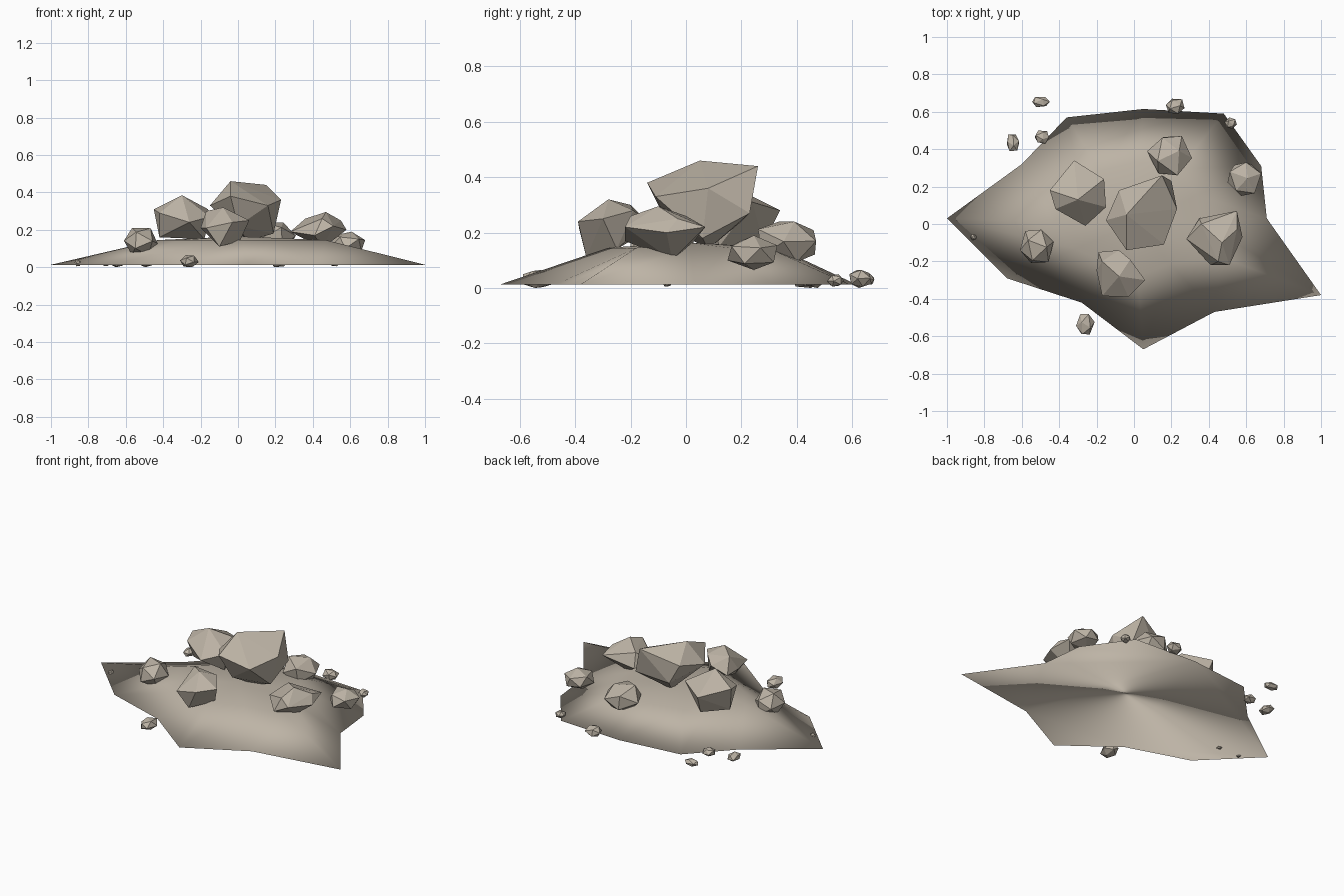
import bpy
import bmesh
import random
from math import tau
from mathutils import Euler

random.seed(4)
old = bpy.data.objects.get("Cube")
if old:
    bpy.data.objects.remove(old, do_unlink=True)

# One stone colour for everything
stone = bpy.data.materials.new("warm grey stone")
stone.use_nodes = True
colour = (0.51, 0.455, 0.38, 1)
stone.diffuse_color = colour
shader = next(n for n in stone.node_tree.nodes if n.type == 'BSDF_PRINCIPLED')
shader.inputs["Base Color"].default_value = colour
shader.inputs["Roughness"].default_value = 0.9


def finish(bm, name, smooth=False):
    bmesh.ops.recalc_face_normals(bm, faces=bm.faces[:])
    for face in bm.faces:
        face.smooth = smooth
    mesh = bpy.data.meshes.new(name)
    bm.to_mesh(mesh)
    bm.free()
    mesh.materials.append(stone)
    obj = bpy.data.objects.new(name, mesh)
    bpy.context.collection.objects.link(obj)


def mound():
    """Solid mound: ragged rim, raised shoulder ring, flat crown and flat base."""
    rim = [(-1, .03), (-.68, -.29), (-.28, -.42), (.05, -.67), (.43, -.47), (1, -.38),
           (.71, .03), (.68, .31), (.48, .59), (.05, .615), (-.36, .57), (-.6, .32)]
    shoulder = [.43, .46, .5, .42, .45, .47, .5, .5, .5, .54, .5, .46]
    bm = bmesh.new()
    outer = [bm.verts.new((x, y, .013)) for x, y in rim]
    inner = [bm.verts.new((x * s, y * s, .145)) for (x, y), s in zip(rim, shoulder)]
    crown = bm.verts.new((0, 0, .165))
    for i in range(len(rim)):
        j = (i + 1) % len(rim)
        bm.faces.new((outer[i], outer[j], inner[j], inner[i]))
        bm.faces.new((inner[i], inner[j], crown))
    bm.faces.new(outer[::-1])
    finish(bm, "ground_mound", smooth=True)


def hewn_boulder(name, corners):
    """Faceted boulder wrapped around a few corner points."""
    bm = bmesh.new()
    for corner in corners:
        bm.verts.new(corner)
    bmesh.ops.convex_hull(bm, input=bm.verts[:])
    finish(bm, name)


def round_rock(name, low, high):
    """Randomly turned, slightly uneven icosahedron fitted to a box."""
    bm = bmesh.new()
    bmesh.ops.create_icosphere(bm, subdivisions=1, radius=1)
    turn = Euler([random.uniform(0, tau) for _ in range(3)]).to_matrix()
    for v in bm.verts:
        v.co = turn @ v.co * random.uniform(.9, 1.08)
    for axis in range(3):
        values = [v.co[axis] for v in bm.verts]
        start, span = min(values), max(values) - min(values)
        for v in bm.verts:
            t = (v.co[axis] - start) / span
            v.co[axis] = low[axis] + t * (high[axis] - low[axis])
    finish(bm, name)


mound()

# Large boulders resting on the mound
hewn_boulder("main_boulder", [
    (-.04, .05, .46), (.15, .26, .44), (.23, .08, .36), (.16, -.11, .33),
    (-.04, -.14, .38), (-.15, .02, .33), (-.08, .18, .36), (.2, .23, .27),
    (.19, .06, .18), (.05, .08, .14), (0, -.06, .22), (-.02, .2, .24)])
hewn_boulder("left_boulder", [
    (-.3, .13, .385), (-.32, .34, .28), (-.16, .24, .31), (-.15, .09, .27),
    (-.26, -.01, .24), (-.42, .08, .29), (-.45, .18, .31), (-.42, .15, .16),
    (-.18, .12, .15), (-.3, .28, .16)])
hewn_boulder("front_boulder", [
    (-.08, -.28, .32), (-.17, -.2, .3), (-.19, -.15, .2), (-.08, -.14, .24),
    (-.02, -.19, .28), (.06, -.3, .25), (-.03, -.39, .24), (-.17, -.385, .21),
    (-.2, -.25, .21), (-.1, -.36, .11), (.01, -.25, .14)])
hewn_boulder("right_boulder", [
    (.47, -.1, .295), (.36, 0, .26), (.55, .07, .22), (.58, -.07, .2),
    (.51, -.22, .22), (.41, -.22, .17), (.28, -.08, .19), (.35, .03, .17),
    (.55, -.03, .25), (.45, -.05, .1), (.45, -.2, .26)])

# Smaller rocks on the slopes
round_rock("back_boulder", (.07, .26, .09), (.31, .47, .24))
round_rock("back_corner_rock", (.5, .15, .065), (.68, .33, .19))
round_rock("side_rock", (-.61, -.21, .065), (-.43, -.03, .21))

# Loose pebbles around the rim
round_rock("front_pebble", (-.31, -.59, 0), (-.21, -.48, .065))
round_rock("far_back_pebble", (-.545, .625, .01), (-.45, .68, .05))
round_rock("outer_pebble", (-.68, .39, 0), (-.615, .48, .05))
round_rock("inner_pebble", (-.53, .43, 0), (-.455, .5, .05))
round_rock("back_pebble", (.17, .59, 0), (.27, .67, .065))
round_rock("corner_pebble", (.485, .51, .005), (.55, .57, .05))
round_rock("tiny_pebble", (-.875, -.085, .005), (-.84, -.055, .04))
round_rock("buried_pebble", (-.735, -.09, .005), (-.685, -.05, .04))
